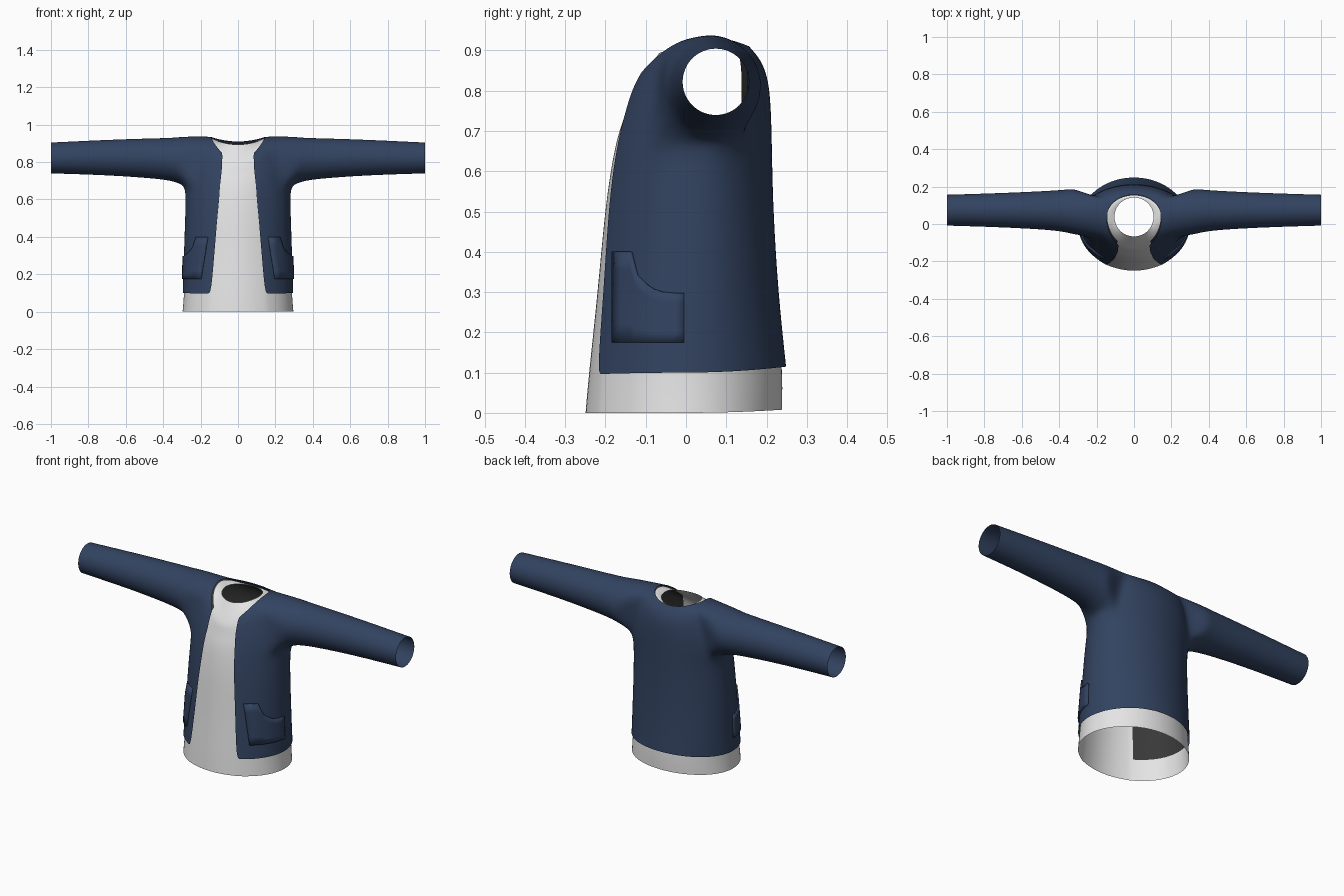
import bpy, bmesh, math

if "Cube" in bpy.data.objects:
    bpy.data.objects.remove(bpy.data.objects["Cube"])


def material(name, rgb):
    m = bpy.data.materials.new(name)
    m.diffuse_color = (*rgb, 1)
    m.use_nodes = True
    m.node_tree.nodes["Principled BSDF"].inputs["Base Color"].default_value = m.diffuse_color
    return m


NAVY = material("navy cloth", (0.032, 0.056, 0.118))
WHITE = material("white cloth", (0.78, 0.78, 0.78))
DARK = material("dark lining", (0.04, 0.04, 0.04))

# Torso rings: front (y, z), side (x, y, z), back (y, z), opening angle
RINGS = [
    ((-.252, .095), (.297, .00, .10), (.250, .115), 29),
    ((-.229, .30), (.291, .01, .30), (.230, .30), 26),
    ((-.211, .50), (.284, .02, .50), (.218, .50), 23),
    ((-.196, .60), (.281, .03, .60), (.215, .62), 21),
    ((-.185, .66), (.285, .05, .67), (.213, .72), 20),
    ((-.174, .70), (.270, .06, .80), (.210, .78), 20),
    ((-.162, .74), (.240, .065, .89), (.204, .83), 21),
    ((-.152, .775), (.210, .06, .94), (.188, .875), 24),
    ((-.145, .80), (.147, .04, .935), (.157, .91), 34),
]
# Sleeve rings: x, centre y, centre z, radius y, radius z
SLEEVE = [
    (.315, .066, .810, .126, .126), (.36, .070, .815, .116, .116),
    (.45, .073, .820, .106, .109), (.70, .074, .825, .093, .096),
    (1.0, .074, .822, .084, .084),
]
A, B = 56.25, 123.75          # armhole angles
C0, C1 = 5, 11                # armhole columns


def columns(edge):
    mid = (edge + 4 + A) / 2
    return ([0, edge / 2, edge, edge + 4, mid]
            + [A + (B - A) * i / 6 for i in range(7)]
            + [B + (180 - B) * i / 5 for i in range(1, 6)])


def ring_point(ring, deg):
    (fy, fz), (sx, sy, sz), (by, bz), _ = ring
    t = math.radians(deg)
    c = math.cos(t)
    ey, ez = (fy, fz) if c > 0 else (by, bz)
    x = 0 if deg in (0, 180) else sx * math.sin(t)
    return (x, sy + (ey - sy) * abs(c), sz + (ez - sz) * c * c)


def finish(bm, name, mats, levels=2):
    bmesh.ops.delete(bm, geom=[v for v in bm.verts if not v.link_faces], context='VERTS')
    bmesh.ops.recalc_face_normals(bm, faces=bm.faces)
    for f in bm.faces:
        f.smooth = True
    me = bpy.data.meshes.new(name)
    bm.to_mesh(me)
    bm.free()
    ob = bpy.data.objects.new(name, me)
    bpy.context.collection.objects.link(ob)
    for m in mats:
        me.materials.append(m)
    mirror = ob.modifiers.new("mirror", 'MIRROR')
    mirror.use_clip = True
    if levels:
        sub = ob.modifiers.new("smooth", 'SUBSURF')
        sub.levels = sub.render_levels = levels
    return ob


def torso(bm, rings, first_col, hole_row, rule):
    """Half torso with an armhole; returns the vertex grid."""
    grid = [[bm.verts.new(ring_point(r, d)) for d in columns(r[3])] for r in rings]
    for r in range(len(rings) - 1):
        for c in range(first_col, 16):
            if hole_row <= r < hole_row + 3 and C0 <= c < C1:
                continue
            f = bm.faces.new((grid[r][c], grid[r][c + 1], grid[r + 1][c + 1], grid[r + 1][c]))
            f.material_index = rule(r, c)
    return grid


# Jacket: open-front body with sleeves grown from the armholes
bm = bmesh.new()
g = torso(bm, RINGS, 2, 4, lambda r, c: 0)
loop = ([g[4][c] for c in range(8, C1 + 1)] + [g[5][C1], g[6][C1]]
        + [g[7][c] for c in range(C1, C0 - 1, -1)] + [g[6][C0], g[5][C0]]
        + [g[4][c] for c in range(C0, 8)])
n = len(loop)
for x, cy, cz, ry, rz in SLEEVE:
    new = []
    for i in range(n):
        a = 2 * math.pi * i / n
        new.append(bm.verts.new((x, cy + ry * math.sin(a), cz - rz * math.cos(a))))
    for i in range(n):
        j = (i + 1) % n
        bm.faces.new((loop[i], loop[j], new[j], new[i]))
    loop = new
finish(bm, "jacket", [NAVY])

# Shirt: closed-front shell just inside the jacket, longer hem, round neck
inner = [((-.252, 0), (.298, 0, 0), (.240, .008), 29)]
for (fy, fz), (sx, sy, sz), (by, bz), e in RINGS:
    dz = .006 if sz > .85 else 0
    inner.append(((fy + .008, fz - dz), (sx - .008, sy, sz - dz), (by - .008, bz - dz), e))
inner.append(((-.068, .893), (.105, .04, .912), (.142, .902), 34))
last = len(inner) - 2
bm = bmesh.new()
torso(bm, inner, 0, 5, lambda r, c: 0 if r in (0, last) or c < 3 else 1)
finish(bm, "shirt", [WHITE, DARK])


# Side pockets: thin plates that follow the jacket surface
def jacket_x(y, z):
    for lo, hi in zip(RINGS, RINGS[1:]):
        if z <= hi[1][2]:
            break
    t = (z - lo[1][2]) / (hi[1][2] - lo[1][2])
    mix = lambda a, b: a + (b - a) * t
    sx, sy, fy = mix(lo[1][0], hi[1][0]), mix(lo[1][1], hi[1][1]), mix(lo[0][0], hi[0][0])
    return sx * math.sqrt(max(0, 1 - ((sy - y) / (sy - fy)) ** 2))


TOP = [(-.18, .40), (-.158, .40), (-.135, .40), (-.120, .342), (-.10, .322),
       (-.08, .308), (-.055, .30), (-.03, .298), (-.005, .298)]
bm = bmesh.new()
grid = []
for y, top in TOP:
    zs = [.175 + (top - .175) * i / 5 for i in range(6)]
    grid.append([bm.verts.new((jacket_x(y, z), y, z)) for z in zs])
for a, b in zip(grid, grid[1:]):
    for i in range(5):
        bm.faces.new((a[i], b[i], b[i + 1], a[i + 1]))
pocket = finish(bm, "side_pockets", [NAVY], 0)
solid = pocket.modifiers.new("thickness", 'SOLIDIFY')
solid.thickness = .012
solid.offset = 0
bpy.context.view_layer.objects.active = pocket
pocket.select_set(True)
bpy.ops.object.shade_smooth_by_angle(angle=math.radians(35))
